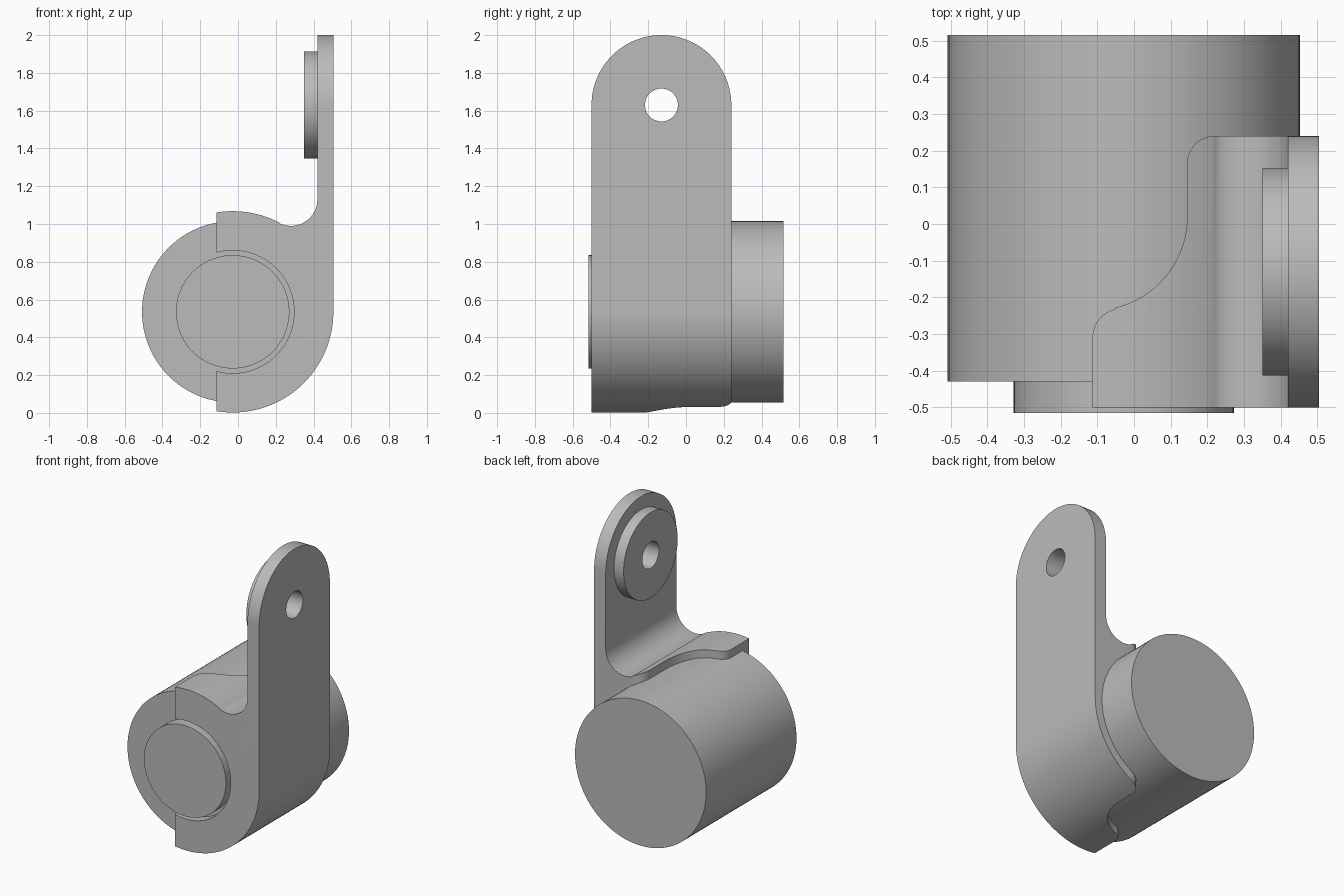
import bpy
from math import sin, cos, radians
from mathutils import Vector

if "Cube" in bpy.data.objects:
    bpy.data.objects.remove(bpy.data.objects["Cube"], do_unlink=True)

AXIS = (-0.028, 0.535)      # barrel axis in x, z
EYE = (-0.13, 1.63)         # lug hole centre in y, z

grey = bpy.data.materials.new("plain grey")
grey.use_nodes = True
colour = (0.5, 0.5, 0.5, 1)
grey.diffuse_color = colour
grey.node_tree.nodes["Principled BSDF"].inputs["Base Color"].default_value = colour


def arc(centre, radius, start, end, steps=24):
    """Points along an arc, angles in degrees."""
    angles = [radians(start + (end - start) * i / steps) for i in range(steps + 1)]
    return [(centre[0] + radius * cos(a), centre[1] + radius * sin(a)) for a in angles]


def prism(name, outline, axis, low, high):
    """Extrude a 2D outline along the named axis."""
    place = {"x": lambda u, v, w: (w, u, v),
             "y": lambda u, v, w: (u, w, v),
             "z": lambda u, v, w: (u, v, w)}[axis]
    n = len(outline)
    verts = [place(u, v, w) for w in (low, high) for u, v in outline]
    faces = [list(range(n)), list(range(2 * n - 1, n - 1, -1))]
    faces += [[i, i + n, (i + 1) % n + n, (i + 1) % n] for i in range(n)]
    if axis == "y":
        faces = [f[::-1] for f in faces]
    faces = [f[::-1] for f in faces]
    mesh = bpy.data.meshes.new(name)
    mesh.from_pydata([Vector(v) for v in verts], [], faces)
    mesh.materials.append(grey)
    obj = bpy.data.objects.new(name, mesh)
    bpy.context.collection.objects.link(obj)
    return obj


def disc(name, centre, radius, axis, low, high):
    return prism(name, arc(centre, radius, 0, 360, 96)[:-1], axis, low, high)


def select(obj):
    bpy.ops.object.select_all(action="DESELECT")
    obj.select_set(True)
    bpy.context.view_layer.objects.active = obj


def carve(obj, cutter, operation="DIFFERENCE"):
    """Apply a boolean and discard its cutter."""
    cutter.hide_render = True
    select(obj)
    mod = obj.modifiers.new("carve", "BOOLEAN")
    mod.operation = operation
    mod.solver = "EXACT"
    mod.object = cutter
    bpy.ops.object.modifier_apply(modifier=mod.name)
    bpy.data.objects.remove(cutter, do_unlink=True)


# Barrel and its front boss
barrel = disc("barrel", AXIS, 0.48, "y", -0.43, 0.515)
boss = disc("front_boss", AXIS, 0.3, "y", -0.515, -0.40)

# Bracket: wrapped saddle rising through a fillet into an upright lug
saddle = arc(AXIS, 0.533, 62.6, 360, 90)
fillet = arc((0.28, 1.13), 0.14, 0, -117.4)
bracket = prism("bracket", saddle + [(0.505, 2.2), (0.42, 2.2)] + fillet[:-1],
                "y", -0.7, 0.7)

# Rounded lug outline
side = [(-0.5, -0.2), (0.24, -0.2)] + arc(EYE, 0.37, 0, 180, 64)
carve(bracket, prism("side_cutter", side, "x", -1, 1), "INTERSECT")

# Wavy edge of the saddle
plan = [(0.8, -0.8), (-0.113, -0.8)]
plan += arc((-0.033, -0.31), 0.08, 180, 103.2, 12)
plan += arc((-0.11, 0.02), 0.255, -76.8, 0)
plan += arc((0.22, 0.165), 0.075, 180, 90, 12)
plan += [(0.22, 0.8), (0.8, 0.8)]
carve(bracket, prism("plan_cutter", plan[::-1], "z", -0.5, 2.5), "INTERSECT")

# Bore around the boss
carve(bracket, disc("bore_cutter", AXIS, 0.325, "y", -0.9, 0.9))

# Lug pad, drilled together with the bracket
pad = disc("lug_pad", EYE, 0.283, "x", 0.35, 0.42)
for part in (bracket, pad):
    carve(part, disc("hole_cutter", EYE, 0.087, "x", 0.1, 0.9))

for part in (barrel, boss, bracket, pad):
    select(part)
    bpy.ops.object.shade_smooth_by_angle(angle=radians(25))
